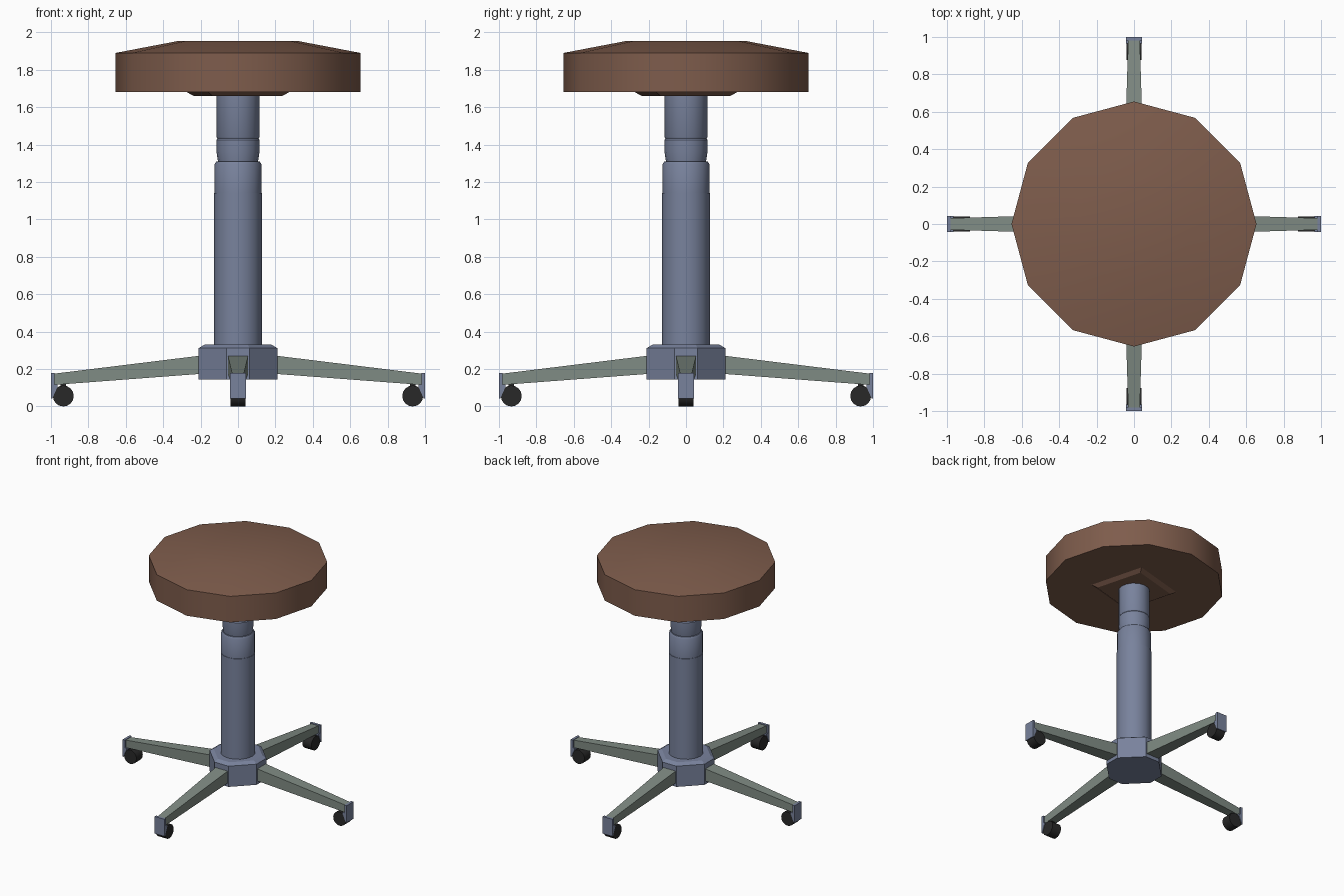
import bpy, bmesh, math
from mathutils import Matrix

if "Cube" in bpy.data.objects:
    bpy.data.objects.remove(bpy.data.objects["Cube"])


def material(name, rgb):
    m = bpy.data.materials.new(name)
    m.diffuse_color = (*rgb, 1)
    m.use_nodes = True
    m.node_tree.nodes["Principled BSDF"].inputs["Base Color"].default_value = m.diffuse_color
    return m


BROWN = material("brown leather", (0.21, 0.108, 0.072))
BLUE = material("blue grey metal", (0.19, 0.225, 0.335))
GREEN = material("green grey metal", (0.215, 0.26, 0.23))
BLACK = material("black rubber", (0.022, 0.022, 0.022))


def finish(bm, name, mat, smooth=None):
    bmesh.ops.recalc_face_normals(bm, faces=bm.faces)
    me = bpy.data.meshes.new(name)
    bm.to_mesh(me)
    bm.free()
    ob = bpy.data.objects.new(name, me)
    bpy.context.collection.objects.link(ob)
    me.materials.append(mat)
    if smooth:
        bpy.ops.object.select_all(action='DESELECT')
        ob.select_set(True)
        bpy.context.view_layer.objects.active = ob
        bpy.ops.object.shade_smooth_by_angle(angle=math.radians(smooth))
    return ob


def loft(rings, name, mat, smooth=None, rot=None):
    """Skin a list of equal-length rings of points and cap both ends."""
    bm = bmesh.new()
    vs = [[bm.verts.new(p) for p in r] for r in rings]
    n = len(vs[0])
    for a, b in zip(vs, vs[1:]):
        for i in range(n):
            j = (i + 1) % n
            bm.faces.new((a[i], a[j], b[j], b[i]))
    bm.faces.new(vs[0])
    bm.faces.new(vs[-1])
    if rot is not None:
        bm.transform(rot)
    return finish(bm, name, mat, smooth)


def circle(r, z, n, start=0.0):
    return [(r * math.cos(start + math.tau * i / n),
             r * math.sin(start + math.tau * i / n), z) for i in range(n)]


def lathe(profile, n, name, mat, smooth=None, start=0.0):
    return loft([circle(r, z, n, math.radians(start)) for r, z in profile],
                name, mat, smooth)


# Seat cushion and the square plate below it
lathe([(0.655, 1.68), (0.655, 1.89), (0.315, 1.955)], 12, "seat", BROWN, 35)
lathe([(0.272, 1.66), (0.318, 1.681)], 4, "seat_plate", BROWN, start=60)

# Central column: wide lower tube, neck collar and upper tube
lathe([(0.128, 0.30), (0.128, 1.14), (0.125, 1.14), (0.125, 1.295),
       (0.116, 1.31), (0.10, 1.31)], 16, "lower_column", BLUE, 35)
lathe([(0.104, 1.29), (0.107, 1.31), (0.115, 1.36), (0.115, 1.425),
       (0.109, 1.433)], 16, "column_collar", BLUE, 35)
lathe([(0.109, 1.43), (0.115, 1.442), (0.115, 1.67)], 16,
      "upper_column", BLUE, 35)


# Hub: square block with large corner cuts and a bevelled top
def hub_ring(h, c, z):
    return [(h, -c, z), (h, c, z), (c, h, z), (-c, h, z),
            (-h, c, z), (-h, -c, z), (-c, -h, z), (c, -h, z)]


loft([hub_ring(0.21, 0.062, 0.145), hub_ring(0.21, 0.062, 0.312),
      hub_ring(0.18, 0.053, 0.33)], "hub", BLUE)


def arm_ring(x, w, z0, z1):
    return [(x, -w, z0), (x, w, z0), (x, w, z1), (x, -w, z1)]


# Four legs, each with end cap and castor
CAP = [(0.98, 0.18), (1.0, 0.18), (1.0, 0.042), (0.993, 0.042),
       (0.965, 0.105), (0.965, 0.118), (0.98, 0.118)]
for k, side in enumerate(("right", "back", "left", "front")):
    rot = Matrix.Rotation(k * math.pi / 2, 4, 'Z')
    loft([arm_ring(0.19, 0.055, 0.175, 0.273),
          arm_ring(0.985, 0.031, 0.115, 0.175)], side + "_leg", GREEN, rot=rot)
    loft([[(x, y, z) for x, z in CAP] for y in (-0.044, 0.044)],
         side + "_leg_cap", BLUE, rot=rot)
    wheel = [[(0.934 + 0.056 * math.cos(math.tau * i / 16), y,
               0.056 + 0.056 * math.sin(math.tau * i / 16))
              for i in range(16)] for y in (-0.04, 0.04)]
    loft(wheel, side + "_castor", BLACK, 35, rot)
    # Stem joining the castor to the leg
    loft([[(0.934 + dx, dy, z) for dx, dy in
           ((-0.015, -0.015), (0.015, -0.015), (0.015, 0.015), (-0.015, 0.015))]
          for z in (0.09, 0.13)], side + "_castor_stem", BLACK, rot=rot)
